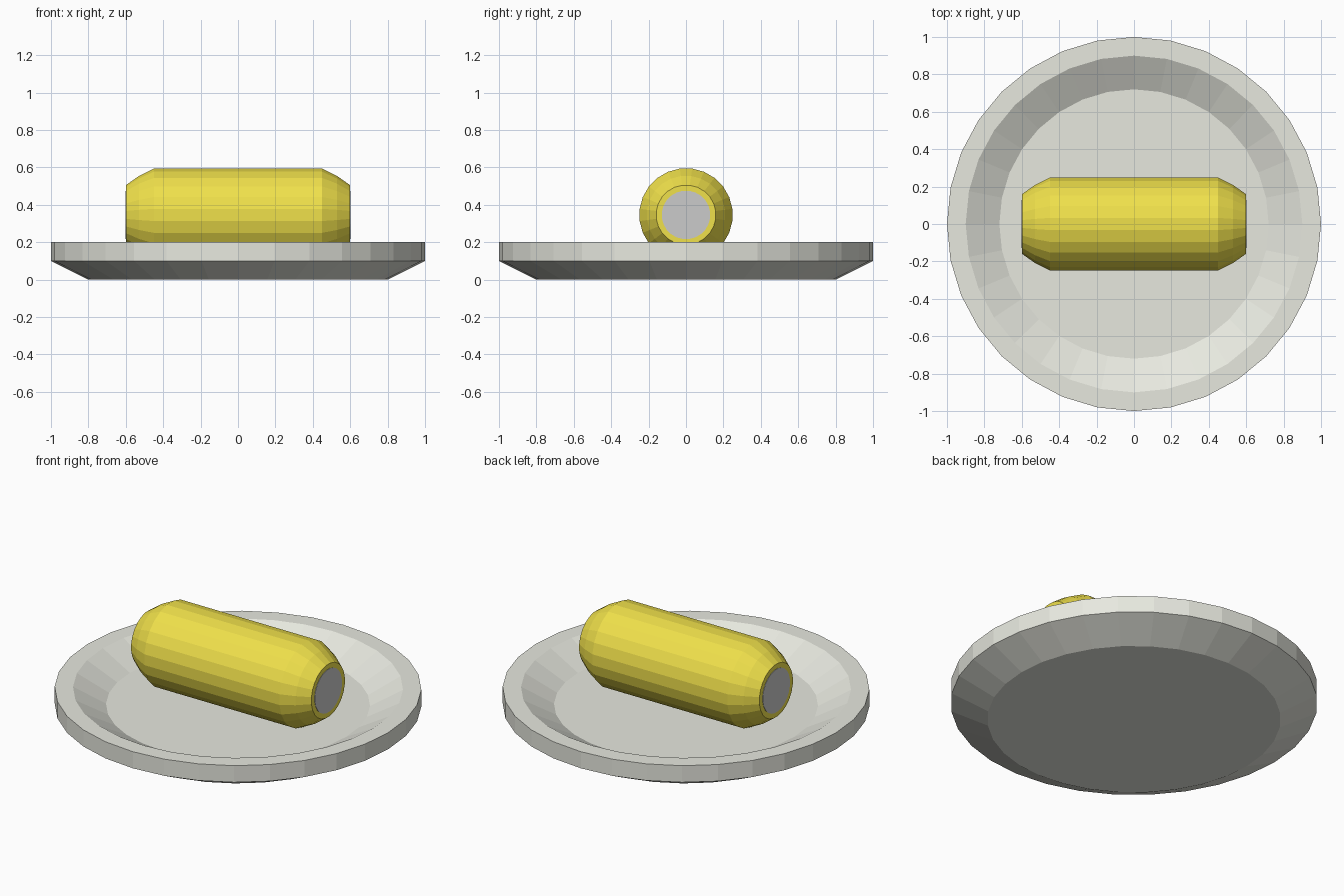
import bpy, bmesh, math
from mathutils import Matrix

if "Cube" in bpy.data.objects:
    bpy.data.objects.remove(bpy.data.objects["Cube"])


def material(name, rgb):
    m = bpy.data.materials.new(name)
    m.diffuse_color = (*rgb, 1)
    m.use_nodes = True
    m.node_tree.nodes["Principled BSDF"].inputs["Base Color"].default_value = m.diffuse_color
    return m


def lathe(name, profile, sides, mat, offset=0.0, matrix=Matrix()):
    """Spin (radius, height) points round z, cap both ends, then place."""
    bm = bmesh.new()
    rings = []
    for r, z in profile:
        angles = [math.tau * (i + offset) / sides for i in range(sides)]
        rings.append([bm.verts.new((r * math.cos(a), r * math.sin(a), z)) for a in angles])
    for lo, hi in zip(rings, rings[1:]):
        for i in range(sides):
            j = (i + 1) % sides
            bm.faces.new((lo[i], lo[j], hi[j], hi[i]))
    bm.faces.new(rings[0][::-1])
    bm.faces.new(rings[-1])
    bmesh.ops.recalc_face_normals(bm, faces=bm.faces)
    bm.transform(matrix)
    mesh = bpy.data.meshes.new(name)
    bm.to_mesh(mesh)
    bm.free()
    mesh.materials.append(mat)
    ob = bpy.data.objects.new(name, mesh)
    bpy.context.collection.objects.link(ob)
    return ob


cream = material("cream", (0.80, 0.81, 0.74))
yellow = material("yellow", (0.87, 0.75, 0.07))
grey = material("grey", (0.64, 0.64, 0.64))

# Plate with sloped underside, flat rim and sunken floor
lathe("plate", [(0.8, 0), (1, 0.1), (1, 0.2), (0.9, 0.2), (0.72, 0.1)], 32, cream)

# Roll lying along x, with rounded shoulders
lay = Matrix.Translation((0, 0, 0.346)) @ Matrix.Rotation(math.pi / 2, 4, 'Y')
half = [(0.16, 0.6), (0.21, 0.53), (0.25, 0.45)]
lathe("roll", [(r, -h) for r, h in half] + half[::-1], 24, yellow, 0.5, lay)

# Grey filling showing at both ends
for side, s in (("left", -1), ("right", 1)):
    lathe(f"filling_{side}", [(0.13, s * 0.58), (0.13, s * 0.602)], 24, grey, 0.5, lay)
